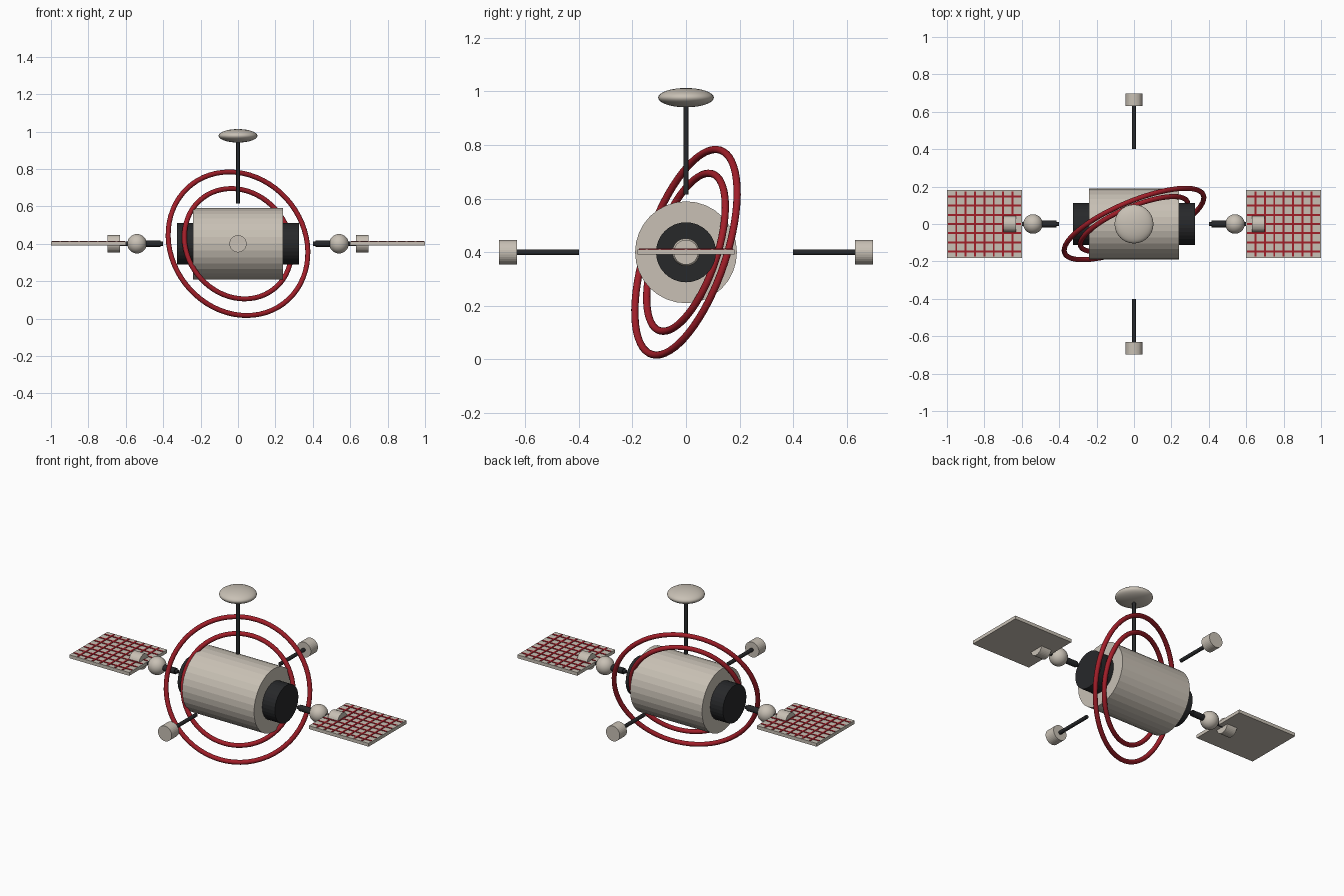
import bpy
from math import pi
from mathutils import Vector

cube = bpy.data.objects.get("Cube")
if cube:
    bpy.data.objects.remove(cube, do_unlink=True)

CENTRE = Vector((0, 0, 0.4))


def material(name, colour):
    m = bpy.data.materials.new(name)
    m.use_nodes = True
    m.diffuse_color = (*colour, 1)
    m.node_tree.nodes["Principled BSDF"].inputs["Base Color"].default_value = (*colour, 1)
    return m


BEIGE = material("warm grey", (0.58, 0.53, 0.46))
BLACK = material("dark grey", (0.02, 0.021, 0.023))
RED = material("deep red", (0.36, 0.013, 0.022))


def finish(name, mat, smooth=False):
    ob = bpy.context.object
    ob.name = name
    ob.data.materials.append(mat)
    if smooth:
        bpy.ops.object.shade_smooth()
    return ob


def rod(name, mat, direction, start, end, radius, sides=32):
    """Cylinder along a direction, measured outward from the hub centre."""
    d = Vector(direction)
    bpy.ops.mesh.primitive_cylinder_add(
        vertices=sides, radius=radius, depth=end - start,
        location=CENTRE + d * (start + end) / 2,
        rotation=d.to_track_quat('Z', 'Y').to_euler())
    return finish(name, mat)


def ball(name, location, scale):
    bpy.ops.mesh.primitive_uv_sphere_add(segments=32, ring_count=16, radius=1, location=location)
    bpy.context.object.scale = scale
    return finish(name, BEIGE, True)


def box(name, mat, location, size):
    bpy.ops.mesh.primitive_cube_add(size=1, location=location)
    bpy.context.object.scale = size
    return finish(name, mat)


# Hull with a dark drum through both ends
rod("hull", BEIGE, (1, 0, 0), -0.24, 0.24, 0.19)
rod("end_drum", BLACK, (1, 0, 0), -0.325, 0.325, 0.112)

# Two tilted rings sharing one plane
ring_axis = Vector((0.37, -0.88, 0.298)).normalized()
for name, radius in (("outer_ring", 0.402), ("inner_ring", 0.309)):
    bpy.ops.mesh.primitive_torus_add(
        major_segments=64, minor_segments=12, major_radius=radius, minor_radius=0.0135,
        location=CENTRE, rotation=ring_axis.to_track_quat('Z', 'Y').to_euler())
    finish(name, RED, True)

# Top mast and dish
rod("top_mast", BLACK, (0, 0, 1), 0.215, 0.56, 0.01, 16)
ball("top_dish", (0, 0, 0.977), (0.104, 0.104, 0.036))

# Four radial masts with end caps
for side, d in (("left", (1, 0, 0)), ("right", (-1, 0, 0)),
                ("front", (0, -1, 0)), ("back", (0, 1, 0))):
    rod(side + "_mast", BLACK, d, 0.4, 0.64, 0.011, 16)
    rod(side + "_cap", BEIGE, d, 0.63, 0.698, 0.046)

# Side joints and solar panels
LINES = 7
for side, s in (("left", 1), ("right", -1)):
    rod(side + "_collar", BLACK, (s, 0, 0), 0.415, 0.495, 0.018, 16)
    ball(side + "_joint", CENTRE + Vector((s * 0.54, 0, 0)), (0.052,) * 3)
    mid = CENTRE + Vector((s * 0.8, 0, 0.001))
    box(side + "_panel", BEIGE, mid, (0.4, 0.362, 0.02))
    top = mid + Vector((0, 0, 0.011))
    for i in range(LINES):
        t = i - (LINES - 1) / 2
        box(f"{side}_cross_line_{i}", RED, top + Vector((t * 0.05, 0, 0)), (0.01, 0.35, 0.003))
        box(f"{side}_long_line_{i}", RED, top + Vector((0, t * 0.049, 0)), (0.39, 0.01, 0.003))
